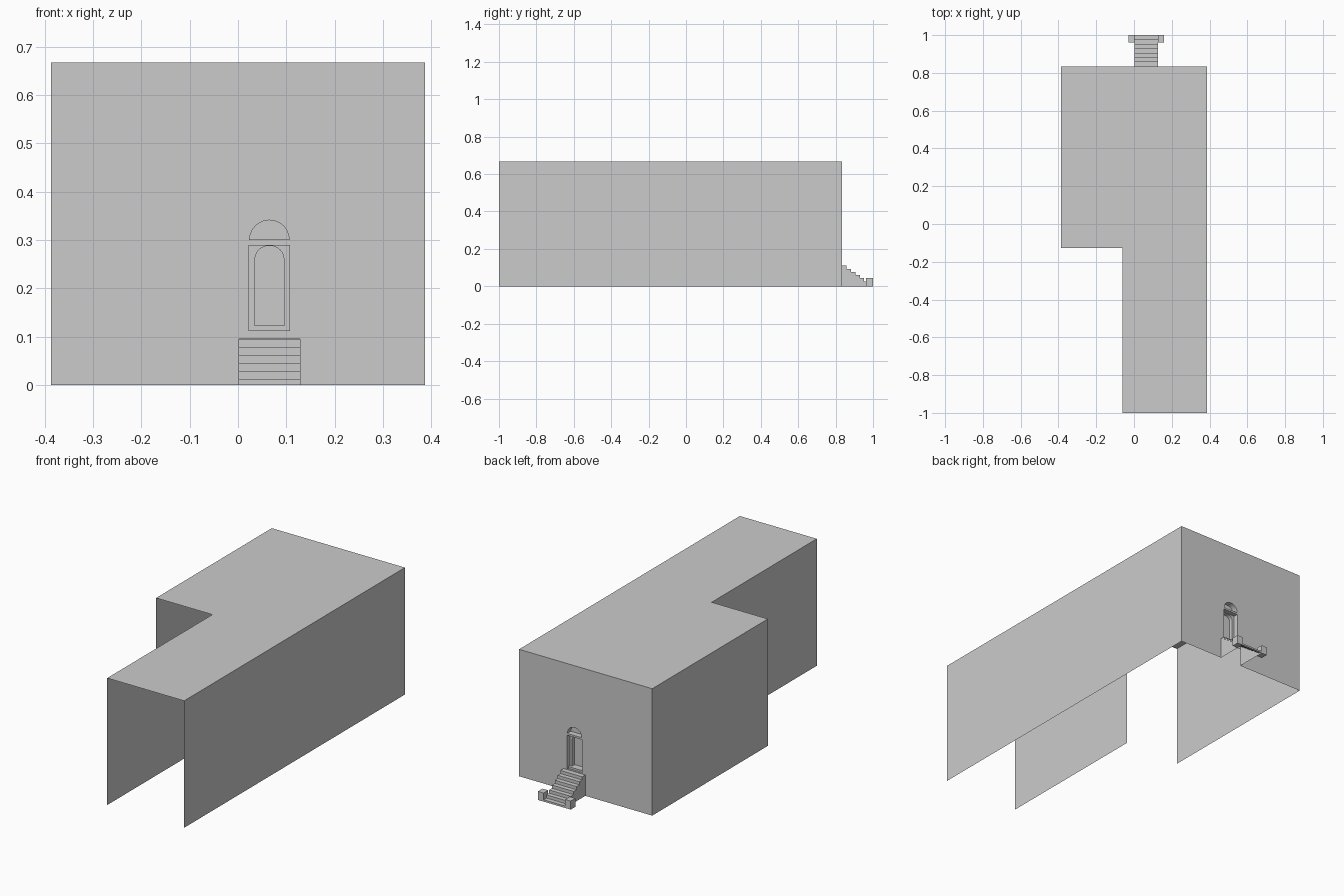
import bpy, bmesh, math

if "Cube" in bpy.data.objects:
    bpy.data.objects.remove(bpy.data.objects["Cube"])

mat = bpy.data.materials.new("plain_grey")
mat.use_nodes = True
GREY = (0.6, 0.6, 0.6, 1)
mat.diffuse_color = GREY
mat.node_tree.nodes["Principled BSDF"].inputs["Base Color"].default_value = GREY

W, H, FRONT, BACK = 0.387, 0.667, -1.0, 0.833
NOTCH_X, NOTCH_Y = -0.06, -0.127


def finish(name, bm):
    me = bpy.data.meshes.new(name)
    bm.to_mesh(me)
    bm.free()
    me.materials.append(mat)
    ob = bpy.data.objects.new(name, me)
    bpy.context.collection.objects.link(ob)
    return ob


def face(name, pts):
    bm = bmesh.new()
    bm.faces.new([bm.verts.new(p) for p in pts])
    return finish(name, bm)


def side_wall(name, x, y0, y1, outward):
    pts = [(x, y0, 0), (x, y1, 0), (x, y1, H), (x, y0, H)]
    return face(name, pts if outward > 0 else pts[::-1])


def sheet(name, y, loops):
    """Flat upright panel; loops after the first are holes."""
    bm = bmesh.new()
    edges = []
    for loop in loops:
        vs = [bm.verts.new((x, y, z)) for x, z in loop]
        edges += [bm.edges.new((a, b)) for a, b in zip(vs, vs[1:] + vs[:1])]
    bmesh.ops.triangle_fill(bm, edges=edges, use_beauty=True, normal=(0, 1, 0))
    for f in bm.faces:
        f.normal_update()
        if f.normal.y < 0:
            f.normal_flip()
    return finish(name, bm)


def sleeve(name, loop, y0, y1):
    """Reveal around an opening."""
    bm = bmesh.new()
    a = [bm.verts.new((x, y0, z)) for x, z in loop]
    b = [bm.verts.new((x, y1, z)) for x, z in loop]
    for i in range(len(loop)):
        j = (i + 1) % len(loop)
        bm.faces.new((a[i], b[i], b[j], a[j]))
    return finish(name, bm)


def box(name, x0, x1, y0, y1, z0, z1):
    bm = bmesh.new()
    bmesh.ops.create_cube(bm, size=1)
    for v in bm.verts:
        v.co = (x1 if v.co.x > 0 else x0, y1 if v.co.y > 0 else y0,
                z1 if v.co.z > 0 else z0)
    return finish(name, bm)


def rect(x0, x1, z0, z1):
    return [(x0, z0), (x1, z0), (x1, z1), (x0, z1)]


def arch(cx, z, rx, rz, n=12):
    return [(cx + rx * math.cos(math.pi * i / n), z + rz * math.sin(math.pi * i / n))
            for i in range(n + 1)]


# Roof and side walls, open at the front and below
face("roof", [(NOTCH_X, FRONT, H), (W, FRONT, H), (W, BACK, H), (-W, BACK, H),
              (-W, NOTCH_Y, H), (NOTCH_X, NOTCH_Y, H)])
side_wall("left_wall", W, FRONT, BACK, 1)
side_wall("right_wall", -W, NOTCH_Y, BACK, -1)
side_wall("inner_right_wall", NOTCH_X, FRONT, NOTCH_Y, -1)

# Back wall with openings for doorway, arched window and stairs
CX = 0.065
S0, S1, HOLE = 0.002, 0.128, 0.095
doorway = rect(CX - 0.043, CX + 0.043, 0.112, 0.29)
window = arch(CX, 0.3, 0.042, 0.042)
outline = [(-W, 0), (S0, 0), (S0, HOLE), (S1, HOLE), (S1, 0), (W, 0), (W, H), (-W, H)]
sheet("back_wall", BACK, [outline, doorway, window])

# Arched window recess
sleeve("window_reveal", window, BACK, BACK - 0.03)
sheet("window_panel", BACK - 0.03, [window])

# Doorway recess with an arched door set deeper
door_top = arch(CX, 0.26, 0.031, 0.029)
door = [(CX - 0.031, 0.122), (CX + 0.031, 0.122)] + door_top
sleeve("doorway_reveal", doorway, BACK, BACK - 0.025)
sheet("door_frame", BACK - 0.025, [doorway, door])
sleeve("door_reveal", door, BACK - 0.025, BACK - 0.045)
sheet("door_panel", BACK - 0.045, [rect(CX - 0.031, CX + 0.031, 0.122, 0.26)])
sheet("door_fanlight", BACK - 0.045, [door_top])
box("threshold", CX - 0.043, CX + 0.043, BACK - 0.025, BACK - 0.01, 0.112, 0.122)

# Stairs: stepped shell with sides, open underneath
STEPS = 7
profile = [(BACK, 0.11)]
for i in range(STEPS):
    y = 1.0 - (STEPS - 1 - i) * 0.0235
    z = 0.11 - i * 0.0167
    profile += [(y, z), (y, z - 0.0167 if i < STEPS - 1 else 0)]
bm = bmesh.new()
a = [bm.verts.new((S0, y, z)) for y, z in profile]
b = [bm.verts.new((S1, y, z)) for y, z in profile]
for i in range(len(a) - 1):
    bm.faces.new((a[i], b[i], b[i + 1], a[i + 1]))
for row, x in ((a, S0), (b, S1)):
    bm.faces.new(row + [bm.verts.new((x, BACK, 0))])
bmesh.ops.recalc_face_normals(bm, faces=bm.faces)
finish("stairs", bm)

# Low blocks flanking the bottom step
for name, x in (("right_stair_block", S0 - 0.032), ("left_stair_block", S1)):
    box(name, x, x + 0.032, 0.962, 1.0, 0, 0.045)
